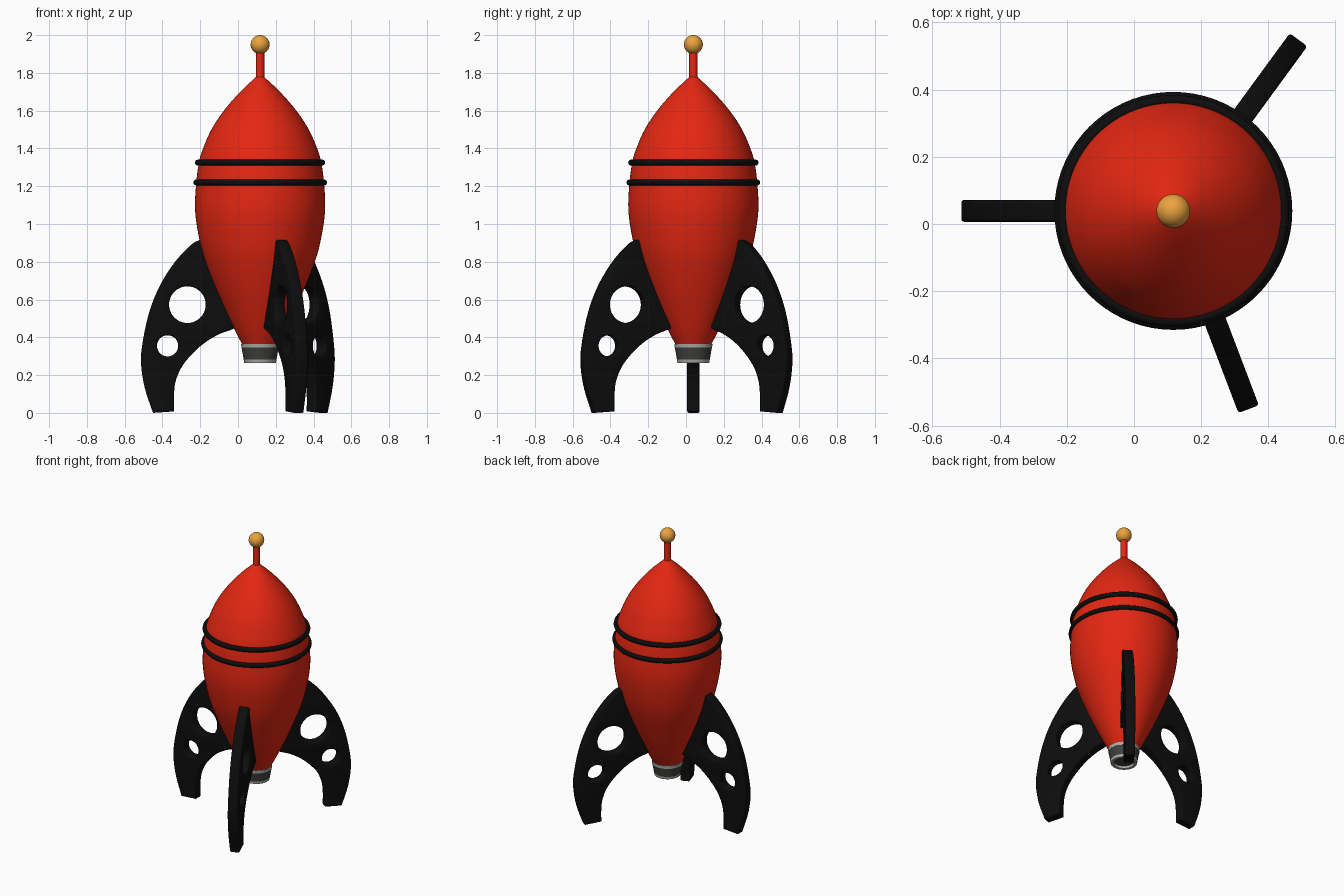
import bpy, bmesh
from math import pi, sin, cos, radians
from mathutils import Vector

if "Cube" in bpy.data.objects:
    bpy.data.objects.remove(bpy.data.objects["Cube"])

CX, CY = 0.117, 0.039   # rocket axis


def material(name, rgb):
    m = bpy.data.materials.new(name)
    m.diffuse_color = (*rgb, 1)
    m.use_nodes = True
    m.node_tree.nodes["Principled BSDF"].inputs["Base Color"].default_value = m.diffuse_color
    return m


RED = material("red", (0.78, 0.02, 0.006))
BLACK = material("black", (0.004, 0.004, 0.004))
GOLD = material("gold", (0.83, 0.37, 0.05))
STEEL = material("steel", (0.4, 0.4, 0.39))
DARK = material("dark_grey", (0.05, 0.05, 0.045))


def smooth_path(pts, n=5):
    """Catmull-Rom interpolation through the points."""
    p = [Vector(q) for q in pts]
    p = [2 * p[0] - p[1]] + p + [2 * p[-1] - p[-2]]
    out = []
    for a, b, c, d in zip(p, p[1:], p[2:], p[3:]):
        for i in range(n):
            t = i / n
            out.append(0.5 * (2 * b + (c - a) * t + (2 * a - 5 * b + 4 * c - d) * t * t
                              + (3 * b - a - 3 * c + d) * t ** 3))
    return out + [p[-2]]


def lathe(name, profile, mat, segs=72, closed=False):
    """Revolve (radius, z) points around the rocket axis."""
    bm = bmesh.new()
    rings = [[bm.verts.new((r * cos(2 * pi * i / segs), r * sin(2 * pi * i / segs), z))
              for i in range(segs)] for r, z in profile]
    pairs = list(zip(rings, rings[1:]))
    if closed:
        pairs.append((rings[-1], rings[0]))
    else:
        bm.faces.new(rings[0])
        bm.faces.new(rings[-1])
    for a, b in pairs:
        for i in range(segs):
            j = (i + 1) % segs
            bm.faces.new((a[i], a[j], b[j], b[i]))
    bmesh.ops.recalc_face_normals(bm, faces=bm.faces)
    me = bpy.data.meshes.new(name)
    bm.to_mesh(me)
    bm.free()
    me.shade_smooth()
    me.set_sharp_from_angle(angle=radians(35))
    me.materials.append(mat)
    ob = bpy.data.objects.new(name, me)
    ob.location = (CX, CY, 0)
    bpy.context.collection.objects.link(ob)
    return ob


# Hull
lathe("hull", smooth_path([
    (0.095, 0.363), (0.14, 0.45), (0.21, 0.6), (0.283, 0.78), (0.32, 0.91), (0.344, 1.07),
    (0.338, 1.22), (0.323, 1.33), (0.302, 1.4), (0.258, 1.5), (0.192, 1.6), (0.105, 1.7),
    (0.02, 1.78)]), RED)

# Antenna and its ball
lathe("antenna", [(0.022, 1.76), (0.022, 1.93)], RED, 32)
bpy.ops.mesh.primitive_uv_sphere_add(segments=40, ring_count=24, radius=0.05, location=(CX, CY, 1.95))
ball = bpy.context.object
ball.name = "antenna_ball"
ball.data.shade_smooth()
ball.data.materials.append(GOLD)

# Trim rings
for name, r, z in (("lower_ring", 0.338, 1.22), ("upper_ring", 0.329, 1.325)):
    lathe(name, [(r + 0.016 * cos(pi * k / 6), z + 0.016 * sin(pi * k / 6)) for k in range(12)],
          BLACK, closed=True)

# Nozzle: steel collar, dark band, steel lip with recessed mouth
lathe("nozzle_collar", [(0.099, 0.345), (0.101, 0.366)], STEEL)
lathe("nozzle_band", [(0.087, 0.283), (0.098, 0.346)], DARK)
lathe("nozzle_lip", [(0.084, 0.265), (0.087, 0.284), (0.066, 0.284), (0.066, 0.265)], STEEL, closed=True)

# Fins: curved outline with two round holes, rounded edges
outer = smooth_path([(0.315, 0.918), (0.365, 0.89), (0.45, 0.8), (0.53, 0.675), (0.588, 0.53),
                     (0.624, 0.36), (0.63, 0.255), (0.61, 0.13), (0.567, 0.0)])
inner = smooth_path([(0.456, 0.008), (0.456, 0.095), (0.445, 0.175), (0.404, 0.26), (0.32, 0.35),
                     (0.23, 0.41), (0.14, 0.445)])
root = [Vector(p) for p in ((0.135, 0.46), (0.2, 0.61), (0.25, 0.74), (0.285, 0.85), (0.3, 0.912))]


def circle(u, z, r, n=40):
    return [(u + r * cos(2 * pi * i / n), z + r * sin(2 * pi * i / n)) for i in range(n)]


cu = bpy.data.curves.new("fin_outline", 'CURVE')
cu.dimensions = '2D'
cu.fill_mode = 'BOTH'
for loop in (outer + inner + root, circle(0.385, 0.573, 0.097), circle(0.49, 0.355, 0.056)):
    s = cu.splines.new('POLY')
    s.points.add(len(loop) - 1)
    for pt, q in zip(s.points, loop):
        pt.co = (q[0], q[1], 0, 1)
    s.use_cyclic_u = True
BEV = 0.009
cu.extrude = 0.0325 - BEV
cu.bevel_depth = BEV
cu.bevel_resolution = 2
cu.offset = -BEV
helper = bpy.data.objects.new("fin_outline", cu)
bpy.context.collection.objects.link(helper)
deps = bpy.context.evaluated_depsgraph_get()
fin_mesh = bpy.data.meshes.new_from_object(helper.evaluated_get(deps))
bpy.data.objects.remove(helper)
bm = bmesh.new()
bm.from_mesh(fin_mesh)
bmesh.ops.remove_doubles(bm, verts=bm.verts, dist=0.0002)
bmesh.ops.recalc_face_normals(bm, faces=bm.faces)
bm.to_mesh(fin_mesh)
bm.free()
fin_mesh.shade_smooth()
fin_mesh.set_sharp_from_angle(angle=radians(35))
fin_mesh.materials.clear()
fin_mesh.materials.append(BLACK)

for name, angle in (("left_fin", 180), ("back_fin", 53.8), ("front_fin", -69.2)):
    fin = bpy.data.objects.new(name, fin_mesh)
    fin.location = (CX, CY, 0)
    fin.rotation_euler = (pi / 2, 0, radians(angle))
    bpy.context.collection.objects.link(fin)
